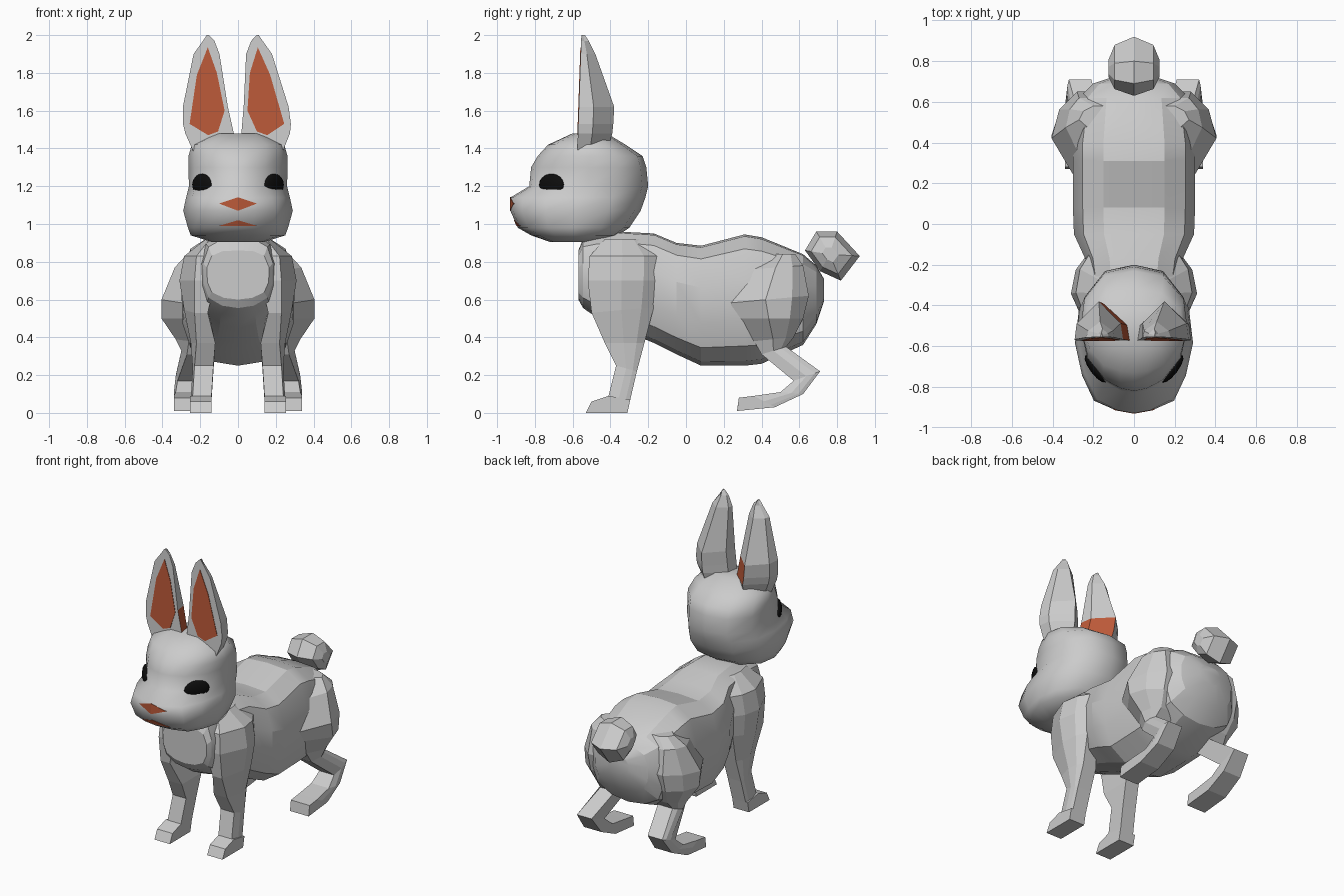
import bpy
import bmesh
from math import atan2, pi
from mathutils import Vector

cube = bpy.data.objects.get("Cube")
if cube:
    bpy.data.objects.remove(cube)


def material(name, rgb):
    m = bpy.data.materials.new(name)
    m.use_nodes = True
    m.diffuse_color = (*rgb, 1)
    m.node_tree.nodes["Principled BSDF"].inputs["Base Color"].default_value = (*rgb, 1)
    return m


FUR = material("grey_fur", (0.6, 0.6, 0.6))
PINK = material("orange_skin", (0.5, 0.1, 0.04))
BLACK = material("eye_black", (0.004, 0.004, 0.004))


def finish(ob, mat, angle):
    """Assign the colour and shading of a part."""
    ob.data.materials.append(mat)
    bpy.ops.object.select_all(action="DESELECT")
    bpy.context.view_layer.objects.active = ob
    ob.select_set(True)
    if angle:
        bpy.ops.object.shade_smooth_by_angle(angle=angle)
    return ob


def loft(name, rings, mat=FUR, angle=0):
    """Skin a closed surface over rings with equal point counts."""
    bm = bmesh.new()
    loops = [[bm.verts.new(p) for p in ring] for ring in rings]
    n = len(loops[0])
    for a, b in zip(loops, loops[1:]):
        for i in range(n):
            j = (i + 1) % n
            bm.faces.new((a[i], a[j], b[j], b[i]))
    bm.faces.new(loops[0])
    bm.faces.new(loops[-1])
    bmesh.ops.recalc_face_normals(bm, faces=bm.faces)
    mesh = bpy.data.meshes.new(name)
    bm.to_mesh(mesh)
    bm.free()
    ob = bpy.data.objects.new(name, mesh)
    bpy.context.collection.objects.link(ob)
    return finish(ob, mat, angle)


def both_halves(profile):
    """Close a half profile that starts and ends on the centre line."""
    return profile + [(-x, v) for x, v in reversed(profile[1:-1])]


def plate(name, points, mat):
    """Thin plate facing forward."""
    return loft(name, [points, [(x, y + 0.009, z) for x, y, z in points]], mat)


# Body: faceted sections from chest to rump (y, bottom, top, half width)
section = both_halves([(0, 1), (0.5, 0.97), (0.84, 0.78), (1, 0.3), (0.98, -0.3),
                       (0.84, -0.7), (0.46, -0.93), (0, -1)])
body_rows = [
    (-0.57, 0.6, 0.86, 0.165), (-0.545, 0.555, 0.92, 0.185), (-0.48, 0.51, 0.94, 0.2),
    (-0.36, 0.45, 0.96, 0.21), (-0.17, 0.37, 0.95, 0.24), (-0.05, 0.31, 0.9, 0.295),
    (0.08, 0.25, 0.885, 0.3), (0.31, 0.25, 0.945, 0.3), (0.4, 0.26, 0.93, 0.3),
    (0.62, 0.36, 0.84, 0.27), (0.69, 0.47, 0.78, 0.2), (0.73, 0.59, 0.71, 0.08)]
loft("body", [[(x * w, y, (lo + hi) / 2 + v * (hi - lo) / 2) for x, v in section]
              for y, lo, hi, w in body_rows], angle=0.35)

# Head: smooth plan sections stacked upward (z, front, back, half width, muzzle fullness)
plan = both_halves([(0, 0), (0.3, 0.02), (0.68, 0.09), (0.88, 0.27), (1, 0.5),
                    (0.93, 0.75), (0.55, 0.95), (0, 1)])
head_rows = [
    (0.905, -0.72, -0.5, 0.14, 1), (0.94, -0.82, -0.36, 0.25, 1),
    (0.98, -0.89, -0.3, 0.265, 1), (1.07, -0.93, -0.24, 0.29, 1),
    (1.14, -0.93, -0.215, 0.275, 0.95), (1.2, -0.83, -0.2, 0.26, 0.82),
    (1.3, -0.82, -0.21, 0.262, 0.8), (1.36, -0.785, -0.23, 0.262, 0.85),
    (1.42, -0.73, -0.32, 0.245, 0.9), (1.48, -0.6, -0.42, 0.13, 1)]
head = loft("head", [[(x * w * (k if t < 0.2 else 1), f + t * (b - f), z) for x, t in plan]
                     for z, f, b, w, k in head_rows], angle=pi)

# Leg rows: front point (y, z), back point (y, z), then inner, shoulder and outer x
hind_rows = [
    (0.45, 0.84, 0.58, 0.84, 0.1, 0.2, 0.27), (0.34, 0.76, 0.62, 0.78, 0.1, 0.27, 0.335),
    (0.21, 0.58, 0.65, 0.62, 0.1, 0.28, 0.405), (0.27, 0.5, 0.62, 0.5, 0.12, 0.28, 0.405),
    (0.36, 0.38, 0.57, 0.4, 0.14, 0.26, 0.33), (0.4, 0.31, 0.53, 0.35, 0.16, 0.27, 0.3),
    (0.57, 0.17, 0.71, 0.22, 0.21, 0.32, 0.33), (0.5, 0.11, 0.62, 0.1, 0.2, 0.33, 0.34),
    (0.36, 0.09, 0.47, 0.03, 0.2, 0.34, 0.34), (0.28, 0.08, 0.27, 0.01, 0.2, 0.34, 0.34)]
front_rows = [
    (-0.43, 0.92, -0.24, 0.92, 0.1, 0.15, 0.17), (-0.51, 0.83, -0.15, 0.83, 0.1, 0.22, 0.285),
    (-0.52, 0.7, -0.15, 0.7, 0.12, 0.23, 0.31), (-0.5, 0.53, -0.17, 0.56, 0.16, 0.23, 0.285),
    (-0.43, 0.37, -0.22, 0.37, 0.12, 0.22, 0.25), (-0.37, 0.25, -0.26, 0.22, 0.13, 0.23, 0.24),
    (-0.41, 0.09, -0.295, 0.07, 0.14, 0.24, 0.25)]


def leg(name, s, rows):
    rings = []
    for ya, za, yb, zb, x0, xm, x1 in rows:
        ring = [(x0, 0), (xm, 0), (x1, 0.48), (0.7 * x1 + 0.3 * xm, 0.8), (xm, 1), (x0, 1)]
        rings.append([(s * x, ya + t * (yb - ya), za + t * (zb - za)) for x, t in ring])
    return loft(name, rings)


# Ear rows: z, inner x, outer x, back y
ear_rows = [
    (1.38, 0.04, 0.235, -0.42), (1.48, 0.018, 0.275, -0.39), (1.53, 0.022, 0.28, -0.385),
    (1.62, 0.03, 0.268, -0.38), (1.9, 0.043, 0.18, -0.48), (1.97, 0.07, 0.13, -0.515),
    (2.0, 0.1, 0.11, -0.535)]
ear_lining = [(0.105, 1.935), (0.17, 1.79), (0.245, 1.53), (0.155, 1.47),
              (0.1, 1.49), (0.05, 1.6), (0.063, 1.8)]


def ear_front(z):
    return -0.575 + (z - 1.4) * 0.035


def ear_x(s, x, z):
    """The right ear leans further outward than the left."""
    lean = min(0.055, max(0, z - 1.45) * 0.14) if s < 0 else 0
    return s * (x + lean)


def ear(name, s):
    rings = []
    for z, a, b, back in ear_rows:
        f = ear_front(z)
        side = f + (back - f) * 0.42
        ring = [(a, f), (b, f), (b - 0.01, side), ((a + b) / 2, back),
                (a + 0.05 * (b - a), side)]
        rings.append([(ear_x(s, x, z), y, z) for x, y in ring])
    return loft(name, rings)


for s, label in ((1, "left"), (-1, "right")):
    leg(label + "_hind_leg", s, hind_rows)
    leg(label + "_front_leg", s, front_rows)

    # Front paw: low wedge with a sloping toe
    loft(label + "_front_paw", [
        [(s * x, y, z) for y, z in ((-0.53, 0), (-0.5, 0.06), (-0.41, 0.09),
                                    (-0.295, 0.07), (-0.31, 0))]
        for x in (0.14, 0.255)])

    ear_ob = ear(label + "_ear", s)
    plate(label + "_ear_lining",
          [(ear_x(s, x, z), ear_front(z) - 0.003, z) for x, z in ear_lining], PINK)
    if s < 0:
        # Coloured patch on the inner back of this ear's base
        ear_ob.data.materials.append(PINK)
        for p in ear_ob.data.polygons:
            if p.normal.x > 0.2 and p.normal.y > 0.1 and 1.45 < p.center.z < 1.6:
                p.material_index = 1

    # Eye: flattened oval resting on the head surface
    _, spot, _, _ = head.closest_point_on_mesh(Vector((s * 0.187, -0.71, 1.208)))
    bpy.ops.mesh.primitive_uv_sphere_add(segments=12, ring_count=8, location=spot)
    eye = bpy.context.object
    eye.name = label + "_eye"
    eye.scale = (0.082, 0.026, 0.058)
    eye.rotation_euler.z = atan2(s * 0.8, 0.6)
    finish(eye, BLACK, pi)

    # Half of the nose and mouth, folded along the centre line
    plate(label + "_nose", [(0, -0.932, 1.142), (s * 0.1, -0.914, 1.108),
                            (0, -0.932, 1.07)], PINK)
    plate(label + "_mouth", [(0, -0.911, 1.02), (s * 0.1, -0.884, 0.99),
                             (0, -0.898, 0.99)], PINK)

# Tail: faceted ball, a side outline shrinking towards both sides
tail_outline = [(0.63, 0.86), (0.69, 0.96), (0.8, 0.96), (0.92, 0.83), (0.82, 0.7), (0.71, 0.75)]
loft("tail", [[(x, 0.76 + k * (y - 0.76), 0.84 + k * (z - 0.84)) for y, z in tail_outline]
              for x, k in ((-0.125, 0.3), (-0.095, 0.75), (0, 1), (0.095, 0.75), (0.125, 0.3))])
